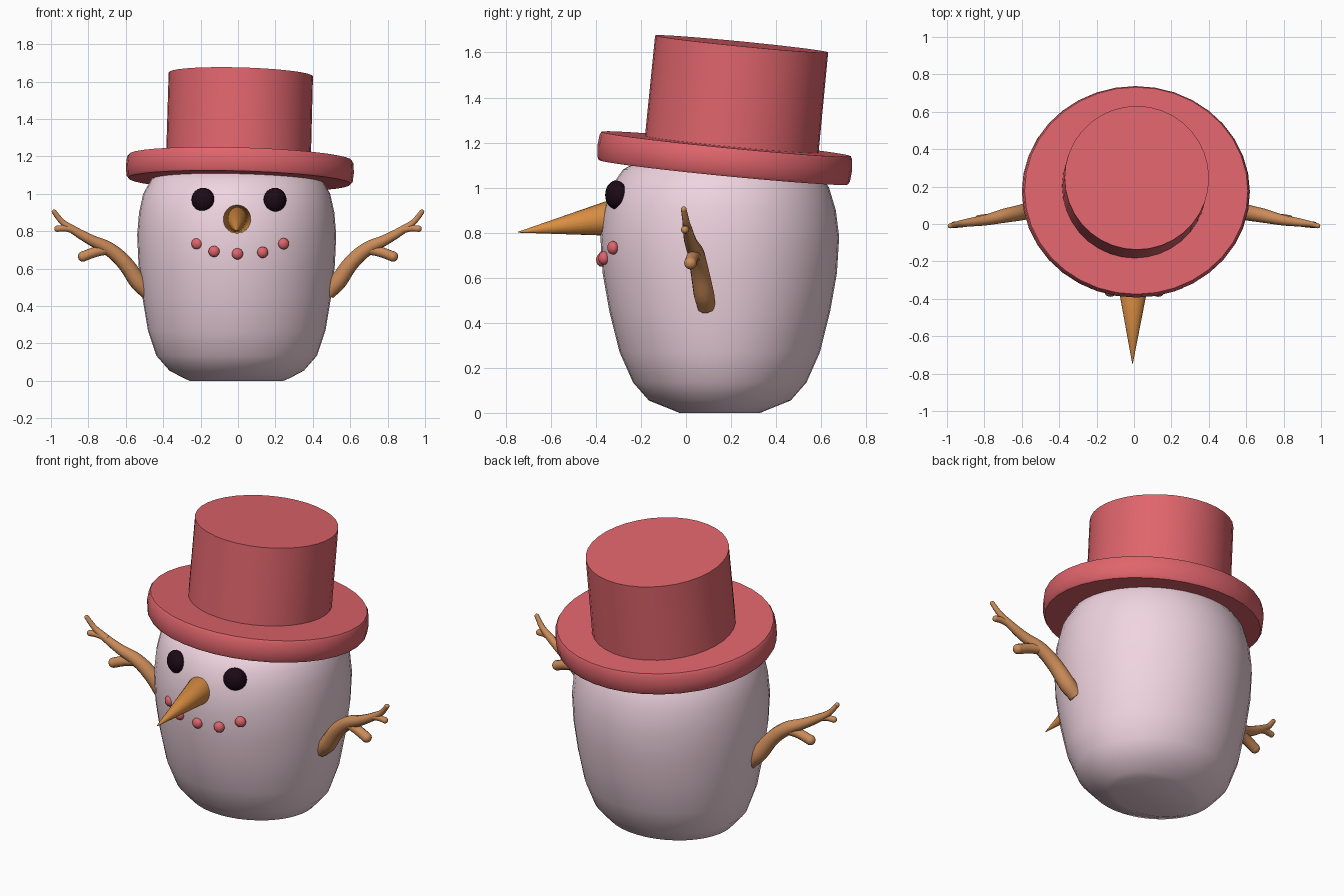
import bpy, bmesh
from math import sin, cos, pi, radians
from mathutils import Matrix, Vector, Euler

if "Cube" in bpy.data.objects:
    bpy.data.objects.remove(bpy.data.objects["Cube"])


def material(name, rgb):
    m = bpy.data.materials.new(name)
    m.diffuse_color = (*rgb, 1)
    m.use_nodes = True
    m.node_tree.nodes["Principled BSDF"].inputs["Base Color"].default_value = m.diffuse_color
    return m


SNOW = material("snow", (0.87, 0.66, 0.74))
RED = material("red", (0.74, 0.13, 0.15))
COAL = material("coal", (0.012, 0.003, 0.008))
CARROT = material("carrot", (0.70, 0.27, 0.055))
WOOD = material("wood", (0.60, 0.26, 0.10))


def finish(ob, name, mat, angle=40):
    ob.name = name
    ob.data.materials.clear()
    ob.data.materials.append(mat)
    bpy.ops.object.select_all(action='DESELECT')
    bpy.context.view_layer.objects.active = ob
    ob.select_set(True)
    bpy.ops.object.shade_smooth_by_angle(angle=radians(angle))
    return ob


def loft(name, rings, mat, n=40, matrix=Matrix(), angle=40):
    """Stack of elliptical rings (rx, ry, z), capped at both ends."""
    bm = bmesh.new()
    loops = [[bm.verts.new((rx * cos(2 * pi * i / n), ry * sin(2 * pi * i / n), z))
              for i in range(n)] for rx, ry, z in rings]
    for a, b in zip(loops, loops[1:]):
        for i in range(n):
            j = (i + 1) % n
            bm.faces.new((a[i], a[j], b[j], b[i]))
    bm.faces.new(loops[0][::-1])
    bm.faces.new(loops[-1])
    bm.transform(matrix)
    me = bpy.data.meshes.new(name)
    bm.to_mesh(me)
    bm.free()
    ob = bpy.data.objects.new(name, me)
    bpy.context.collection.objects.link(ob)
    return finish(ob, name, mat, angle)


def ball(name, loc, scale, mat, yaw=0):
    bpy.ops.mesh.primitive_uv_sphere_add(segments=20, ring_count=12, location=loc,
                                         rotation=(0, 0, yaw))
    ob = bpy.context.object
    ob.scale = scale
    return finish(ob, name, mat, 80)


def twig(name, pts, side):
    """Tapered tube through (x, y, z, radius) points with a rounded tip."""
    cu = bpy.data.curves.new(name, 'CURVE')
    cu.dimensions = '3D'
    cu.bevel_depth = 1
    cu.bevel_resolution = 3
    cu.resolution_u = 5
    cu.use_fill_caps = True
    sp = cu.splines.new('BEZIER')
    sp.bezier_points.add(len(pts) - 1)
    for bp, (x, y, z, r) in zip(sp.bezier_points, pts):
        bp.co = (side * x, y, z)
        bp.radius = r
        bp.handle_left_type = bp.handle_right_type = 'AUTO'
    ob = bpy.data.objects.new(name, cu)
    bpy.context.collection.objects.link(ob)
    bpy.ops.object.select_all(action='DESELECT')
    bpy.context.view_layer.objects.active = ob
    ob.select_set(True)
    bpy.ops.object.convert(target='MESH')
    finish(bpy.context.object, name, WOOD, 60)
    x, y, z, r = pts[-1]
    ball(name + "_tip", (side * x, y, z), (r, r, r), WOOD)


# Body: rounded barrel, a little wider than deep near the bottom
loft("body", [(0.25, 0.18, 0.0), (0.285, 0.215, 0.015), (0.36, 0.315, 0.055),
              (0.43, 0.385, 0.135), (0.475, 0.445, 0.27), (0.505, 0.49, 0.45),
              (0.525, 0.52, 0.62), (0.532, 0.53, 0.78), (0.522, 0.515, 0.90),
              (0.50, 0.485, 1.0), (0.455, 0.43, 1.08), (0.37, 0.34, 1.13),
              (0.2, 0.18, 1.16)],
     SNOW, matrix=Matrix.Translation((-0.007, 0.15, 0)), angle=60)

# Hat: brim and crown share one tilt, back and right side lower
tilt = Euler((radians(-5.6), radians(1.6), 0)).to_matrix().to_4x4()
brim_m = Matrix.Translation((0.01, 0.172, 1.131)) @ tilt
loft("hat_brim", [(0.595, 0.556, -0.063), (0.605, 0.563, -0.05), (0.61, 0.568, 0),
                  (0.605, 0.563, 0.05), (0.597, 0.556, 0.063)],
     RED, 36, brim_m, 50)
crown_m = Matrix.Translation((0.015, 0.247, 1.638)) @ tilt
loft("hat_crown", [(0.387, 0.387, -0.46), (0.386, 0.386, 0)], RED, 36, crown_m)

# Eyes
for side, x in (("left", -0.187), ("right", 0.198)):
    ball(side + "_eye", (x, -0.31, 0.968), (0.064, 0.045, 0.064), COAL,
         radians(25 if x > 0 else -25))

# Nose: carrot cone pointing forward and slightly down
base, tip = Vector((-0.005, -0.33, 0.865)), Vector((-0.008, -0.745, 0.802))
d = tip - base
nose_m = Matrix.Translation(base) @ d.to_track_quat('Z', 'Y').to_matrix().to_4x4()
loft("nose", [(0.06, 0.06, -0.03), (0.08, 0.08, 0), (0.002, 0.002, d.length)],
     CARROT, 24, nose_m, 60)

# Mouth: five pebbles along a smile
for i, (x, y, z) in enumerate([(-0.22, -0.325, 0.733), (-0.128, -0.365, 0.692),
                               (-0.003, -0.375, 0.679), (0.132, -0.365, 0.687),
                               (0.244, -0.325, 0.733)]):
    ball(f"mouth_pebble_{i + 1}", (x, y, z), (0.03, 0.024, 0.03), RED, x * 1.5)

# Arms: main branch plus two side twigs, mirrored
for name, s in (("left", -1), ("right", 1)):
    twig(name + "_arm", [(0.48, 0.09, 0.47, 0.04), (0.53, 0.08, 0.525, 0.047),
                         (0.61, 0.06, 0.635, 0.042), (0.69, 0.045, 0.705, 0.038),
                         (0.79, 0.022, 0.755, 0.029), (0.885, 0.008, 0.81, 0.022),
                         (0.94, 0, 0.85, 0.016), (0.983, -0.01, 0.903, 0.013)], s)
    twig(name + "_arm_lower_twig", [(0.69, 0.045, 0.705, 0.03), (0.76, 0.03, 0.69, 0.028),
                                    (0.828, 0.02, 0.665, 0.028)], s)
    twig(name + "_arm_fork", [(0.86, 0.01, 0.80, 0.02), (0.92, 0.0, 0.815, 0.018),
                              (0.965, -0.005, 0.813, 0.017)], s)
